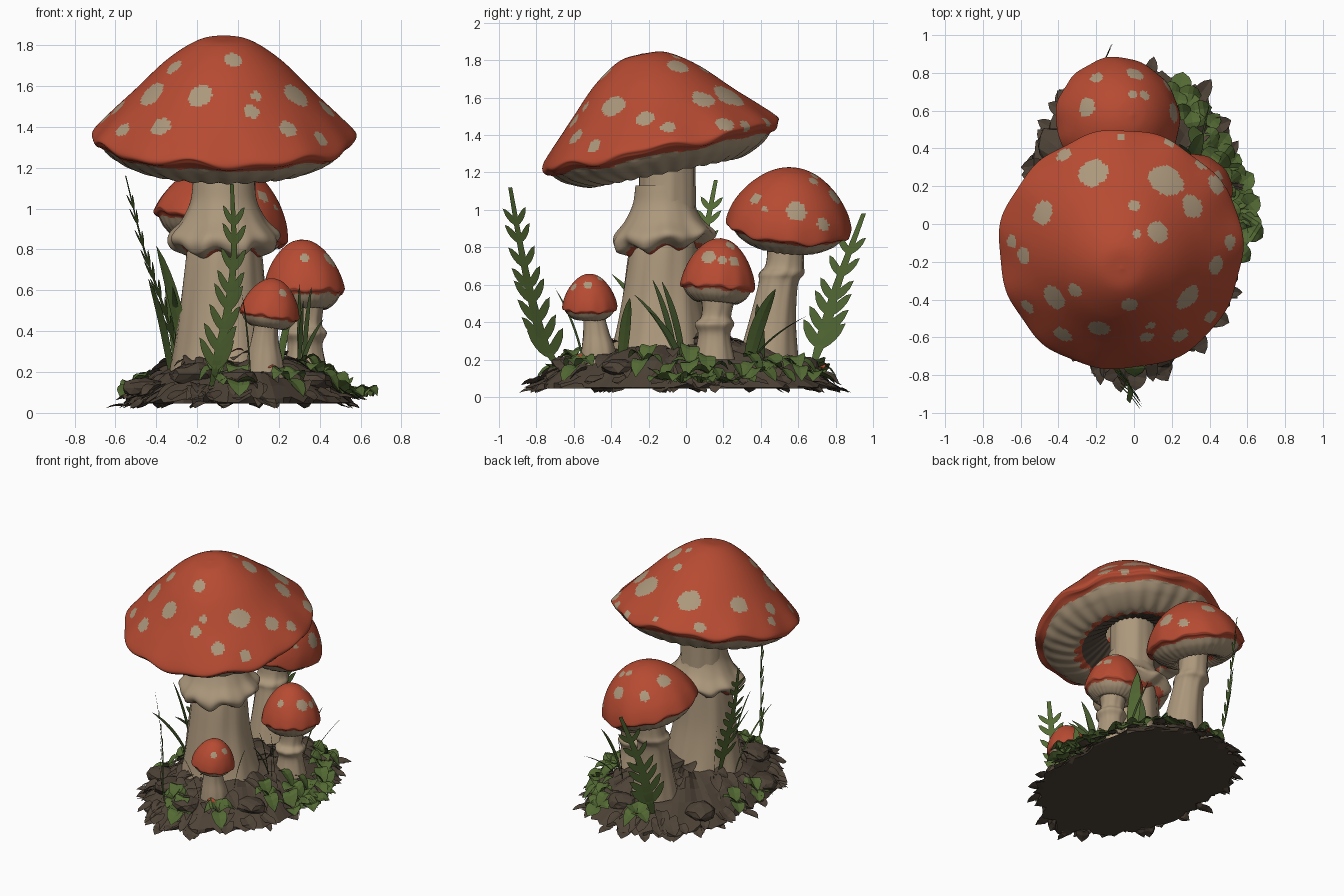
import bpy, bmesh, math, random
from mathutils import Vector, noise

random.seed(4)
if "Cube" in bpy.data.objects:
    bpy.data.objects.remove(bpy.data.objects["Cube"])


def material(name, colour):
    mat = bpy.data.materials.new(name)
    mat.use_nodes = True
    mat.diffuse_color = (*colour, 1)
    mat.node_tree.nodes["Principled BSDF"].inputs["Base Color"].default_value = (*colour, 1)
    return mat


RED, CREAM, BROWN, GREEN, DARK = range(5)
MATERIALS = [material("cap red", (.47, .07, .032)), material("stem cream", (.41, .31, .2)),
             material("soil brown", (.075, .055, .038)), material("leaf green", (.085, .14, .033)),
             material("grass dark green", (.055, .09, .025))]


def finish(name, bm, smooth=None):
    """Turn a bmesh into an object, keeping only the materials it uses."""
    bmesh.ops.remove_doubles(bm, verts=bm.verts, dist=.0002)
    used = sorted({f.material_index for f in bm.faces})
    for f in bm.faces:
        f.material_index = used.index(f.material_index)
    mesh = bpy.data.meshes.new(name)
    bm.to_mesh(mesh)
    bm.free()
    for i in used:
        mesh.materials.append(MATERIALS[i])
    if smooth:
        mesh.shade_smooth()
        mesh.set_sharp_from_angle(angle=math.radians(smooth))
    obj = bpy.data.objects.new(name, mesh)
    bpy.context.scene.collection.objects.link(obj)


def spline(points, n):
    """Sample a smooth curve through points; returns (control index, sample) pairs."""
    pts = [Vector(p) for p in points]
    pts = [2 * pts[0] - pts[1]] + pts + [2 * pts[-1] - pts[-2]]
    out = []
    for k in range(n):
        t = k / (n - 1) * (len(points) - 1)
        i = min(int(t), len(points) - 2)
        u = t - i
        a, b, c, d = pts[i:i + 4]
        out.append((t, .5 * (2 * b + (c - a) * u + (2 * a - 5 * b + 4 * c - d) * u ** 2
                             + (3 * b - a - 3 * c + d) * u ** 3)))
    return out


def lathe(name, rings, segs, place, rule, smooth=40):
    """Sweep rings round; place(t, sample, angle) gives a point, rule(t, angle, centre) a colour."""
    bm = bmesh.new()
    angles = [math.tau * j / segs for j in range(segs)]
    grid = [[bm.verts.new(place(t, s, a)) for a in angles] for t, s in rings]
    for i in range(len(rings) - 1):
        for j in range(segs):
            k = (j + 1) % segs
            f = bm.faces.new((grid[i][j], grid[i + 1][j], grid[i + 1][k], grid[i][k]))
            f.material_index = rule(rings[i][0], angles[j], f.calc_center_median())
    finish(name, bm, smooth)


# Caps: red dome, rolled rim, pleated gills
BROAD = [(0, 1), (.2, .965), (.44, .76), (.68, .45), (.88, .19), (1, .01), (.99, -.06),
         (.94, -.1), (.83, -.22), (.62, -.32), (.46, -.24), (.25, -.08)]
ROUND = [(0, 1), (.25, .95), (.5, .8), (.75, .53), (.92, .22), (1, -.06), (.98, -.14),
         (.91, -.18), (.78, -.34), (.56, -.47), (.4, -.42), (.25, -.3)]


def cap(name, profile, centre, axis, radius, height, segs, gill_end, spots):
    turn = Vector((0, 0, 1)).rotation_difference(Vector(axis))
    rings = spline(profile, int(segs * .7))

    def place(t, s, a):
        rim = max(0, 1 - abs(t - 5.7) / 2.5)
        r = radius * max(s.x, 0) * (1 + rim * (.01 * math.sin(5 * a) + .01 * math.sin(11 * a + 1)))
        z = height * (s.y + rim * (.03 * math.sin(7 * a + 2) + .02 * math.sin(13 * a)))
        if t > 7.2:
            z += height * .009 * math.sin(30 * a)
        return Vector(centre) + turn @ Vector((r * math.cos(a), r * math.sin(a), z))

    tops = [place(t, s, math.tau * j / 60) for t, s in rings if t < 5 for j in range(60)]
    marks = []
    for x, y, size in spots:
        marks.append((min(tops, key=lambda p: (p.x - x) ** 2 + (p.y - y) ** 2), size))

    def rule(t, a, c):
        if t > 7.1 + .1 * math.sin(9 * a):
            teeth = .4 * abs(math.sin(12 * a)) + .15 * math.sin(5 * a)
            return CREAM if t < gill_end - teeth else RED if t < gill_end + .15 else BROWN
        wobble = 1 + .15 * noise.noise(c * 14)
        return CREAM if any((c - p).length < size * wobble for p, size in marks) else RED

    lathe(name, rings, segs, place, rule, 50)


cap("large_cap", BROAD, (-.07, -.14, 1.355), (.01, -.2, 1), .64, .49, 220, 9.4, [
    (-.23, .27, .08), (.17, .23, .095), (-.47, .07, .065), (.33, .08, .065), (0, .1, .032),
    (.02, -.05, .022), (.14, -.05, .06), (.44, .2, .05), (.5, -.07, .04), (-.58, -.17, .045),
    (-.64, -.08, .035), (.43, -.2, .05), (-.42, -.4, .07), (-.32, -.34, .04), (-.02, -.43, .045),
    (.08, -.54, .025), (.28, -.4, .07), (-.57, -.42, .04), (-.38, -.58, .05), (-.2, -.55, .062),
    (.06, -.6, .04), (.25, -.58, .045), (.4, -.5, .04), (.2, .45, .03), (.35, .35, .035),
    (-.08, .46, .02), (-.35, .38, .04)])
cap("back_cap", ROUND, (-.08, .55, .94), (.25, .1, 1), .335, .29, 130, 10.6, [
    (0, .8, .045), (-.01, .69, .025), (.06, .68, .03), (.21, .58, .055), (.13, .38, .035),
    (.18, .42, .02), (-.25, .62, .05), (-.2, .78, .035), (.17, .74, .04)])
cap("side_cap", ROUND, (.32, .17, .615), (-.05, .08, 1), .2, .235, 100, 10.6, [
    (.45, .12, .04), (.45, .26, .03), (.47, .2, .022), (.38, .24, .028), (.33, .04, .025),
    (.24, .26, .035)])
cap("front_cap", ROUND, (.155, -.515, .495), (.15, 0, 1), .147, .165, 90, 10.6, [
    (.26, -.52, .025), (.22, -.6, .022), (.2, -.46, .018), (.08, -.44, .022)])


# Stems: rings given as x, y, z, radius
def stem(name, points):
    def place(t, s, a):
        r = s[3] * (1 + .02 * math.sin(7 * a + t) + .012 * math.sin(13 * a))
        return s[0] + r * math.cos(a), s[1] + r * math.sin(a), s[2]
    lathe(name, spline(points, 28), 48, place, lambda t, a, c: CREAM)


stem("large_stem", [(-.07, -.1, 1.36, .15), (-.07, -.1, 1, .155), (-.07, -.12, .78, .185),
                    (-.07, -.13, .55, .21), (-.06, -.13, .35, .245), (-.05, -.13, .2, .28)])
stem("back_stem", [(-.08, .54, .92, .1), (-.08, .53, .72, .1), (-.08, .51, .66, .12),
                   (-.07, .49, .6, .105), (-.06, .46, .4, .125), (-.05, .44, .2, .16)])
stem("side_stem", [(.33, .17, .6, .1), (.33, .17, .5, .085), (.33, .16, .43, .08),
                   (.33, .15, .39, .105), (.33, .15, .33, .085), (.33, .15, .2, .11)])
stem("front_stem", [(.14, -.5, .49, .07), (.135, -.49, .42, .06), (.13, -.48, .34, .07),
                    (.13, -.47, .25, .09), (.13, -.47, .14, .1)])


# Skirt round the large stem
def skirt_point(t, s, a):
    flare = min(t / 4, 1) ** 2
    r = s.x * (1 + flare * (.035 * math.sin(9 * a) + .02 * math.sin(16 * a + 1)))
    x, y = r * math.cos(a), r * math.sin(a)
    return x - .07, y - .12, s.y + flare * (.12 * y + .02 * math.sin(7 * a + 1))


lathe("stem_skirt", spline([(.15, 1.13), (.165, 1.03), (.21, .94), (.27, .87), (.258, .825),
                            (.205, .8), (.18, .79)], 34), 96, skirt_point,
      lambda t, a, c: RED if t > 4.9 + .4 * math.sin(8 * a) else CREAM)


# Soil mound with a ragged edge and a flat underside, squarer at the back
def outline(a):
    c, s = math.cos(a), math.sin(a)
    k = (abs(c) ** 2.4 + abs(s) ** 2.4) ** (-1 / 2.4) if s > 0 else 1
    return Vector((.55 * k * c, .81 * k * s))


def ground(x, y):
    edge = outline(math.atan2(y / .81, x / .55)).length
    f = min(math.hypot(x, y) / edge, 1)
    return .05 + .24 * (1 - f ** 2.6)


def mound_point(t, s, a):
    n = noise.noise(Vector((4 * math.cos(a), 4 * math.sin(a), 3 * s.x)))
    r = s.x * (1 + .08 * n * s.x + (random.uniform(-.05, .05) if t > 5.9 else 0))
    x, y = outline(a) * r
    return x, y, (ground(x, y) + .05 * n * (s.x < 1)) if s.y else .045


mound = [(i, Vector((i / 7, 1))) for i in range(8)] + [(8, Vector((.97, 0))), (9, Vector((0, 0)))]
lathe("soil_mound", mound, 72, mound_point, lambda t, a, c: BROWN, None)

bm = bmesh.new()
for x, y, size in [(-.45, -.25, .11), (-.4, .4, .11), (.36, -.36, .1), (0, -.62, .1),
                   (-.22, -.48, .12), (.1, .62, .1), (.05, .12, .13)]:
    for v in bmesh.ops.create_icosphere(bm, subdivisions=2, radius=size)["verts"]:
        v.co *= 1 + .3 * noise.noise(v.co * 12 + Vector((x, y, 0)) * 9)
        v.co = Vector((x, y, ground(x, y))) + v.co * Vector((1, 1, .5))
        v.co.z = max(v.co.z, .05)
for f in bm.faces:
    f.material_index = BROWN
finish("soil_lumps", bm)


# Leaves: a folded ribbon along a path
def ribbon(bm, path, side, width, shape, colour, fold=.25):
    rows, n = [], len(path) - 1
    for i, p in enumerate(path):
        w = Vector(side).normalized() * width * shape(i / n)
        drop = Vector((0, 0, -fold * w.length))
        rows.append([bm.verts.new(q) for q in (p - w - drop, p, p + w - drop)])
    for a, b in zip(rows, rows[1:]):
        for j in (0, 1):
            bm.faces.new((a[j], a[j + 1], b[j + 1], b[j])).material_index = colour


def blade_shape(t):
    return (.45 + 1.1 * t) * (1 - t) ** .8 * 1.3


def oval(t):
    return math.sin(math.pi * min(.08 + t * .92, 1)) ** .6


def ground_leaf(bm, x, y, yaw, length, width, shape, colour, lift, rise):
    d = Vector((math.cos(yaw), math.sin(yaw), 0))
    path = []
    for i in range(6):
        p = Vector((x, y, 0)) + d * length * i / 5
        p.z = max(ground(p.x, p.y) + lift + rise * math.sin(i * .6), .004)
        path.append(p)
    ribbon(bm, path, (-d.y, d.x, random.uniform(-.3, .3)), width, shape, colour)


# Dead leaves scattered over the soil and hanging over its edge, with a few red scraps
bm = bmesh.new()
for i in range(150):
    a = random.uniform(0, math.tau)
    x, y = outline(a) * (random.uniform(.84, .95) if i % 2 else random.uniform(.2, .86))
    ground_leaf(bm, x, y, a + random.uniform(-.6, .6), random.uniform(.08, .15),
                random.uniform(.04, .07), blade_shape, BROWN, random.choice((-.03, .01, .015)), .015)
for x, y in [(-.08, .72), (-.03, -.41), (.15, -.58)]:
    ground_leaf(bm, x, y, .3, .06, .02, oval, RED, .05, .01)
finish("dead_leaves", bm)

# Round low leaves, densest along the left side
bm = bmesh.new()
patches = [(.24, .7), (.3, .6), (.37, .5), (.44, .4), (.5, .3), (.55, .2), (.58, .08),
           (.6, -.02), (.5, .12), (.53, -.12), (.4, -.22), (.44, .02), (0, -.7), (-.1, -.62),
           (-.5, -.12), (-.5, .12), (-.08, .7), (.24, -.58)]
for x, y in patches:
    start = random.uniform(0, math.tau)
    for k in range(4):
        ground_leaf(bm, x, y, start + k * math.tau / 4, random.uniform(.09, .12),
                    random.uniform(.045, .06), oval, GREEN, .025, random.uniform(.01, .05))
finish("clover_leaves", bm)

# Grass blades: base, tip, half width, colour
bm = bmesh.new()
for base, tip, width, colour in [
        ((-.25, -.15, .2), (-.4, -.2, .82), .075, GREEN), ((-.28, .05, .22), (-.32, -.3, .62), .045, DARK),
        ((-.3, .1, .2), (-.36, .14, .68), .05, GREEN), ((-.33, -.1, .2), (-.44, -.4, .66), .045, GREEN),
        ((.3, -.05, .22), (.32, -.28, .55), .025, DARK), ((.3, -.06, .22), (.3, -.18, .63), .025, DARK),
        ((.32, -.02, .22), (.36, -.13, .62), .028, DARK), ((.31, -.04, .22), (.42, -.2, .46), .028, DARK),
        ((.2, -.34, .2), (.27, -.3, .53), .045, GREEN), ((.3, .34, .2), (.37, .48, .58), .06, GREEN),
        ((.34, .36, .2), (.4, .64, .43), .012, DARK), ((.25, .4, .2), (.3, .38, .5), .04, DARK),
        ((.06, -.55, .2), (.02, -.7, .58), .01, DARK)]:
    base, tip = Vector(base), Vector(tip)
    knee = base.lerp(tip, .3) + Vector((0, 0, .25 * (tip.z - base.z)))
    path = [base.lerp(knee, t).lerp(knee.lerp(tip, t), t) for t in (i / 8 for i in range(9))]
    ribbon(bm, path, (.5, -.8, 0), width, blade_shape, colour)
finish("grass_blades", bm)


# Ferns: broad midrib with paired lobes along it
def lobe_shape(t):
    return (.55 + 1.2 * t) * (1 - t) ** .6 * 1.2


def fern(name, points, side, reach, pairs):
    bm = bmesh.new()
    path = [s for t, s in spline(points, 30)]
    side = Vector(side).normalized()
    ribbon(bm, path, side, reach * .2, lambda t: (.5 + 2 * t if t < .3 else 1.4 - t), GREEN, .1)
    for k in range(pairs):
        t = .24 + .74 * k / pairs
        p = path[int(t * 29)]
        up = (path[-1] - path[8]).normalized()
        size = reach * (1 - .5 * t)
        for s in (-1, 1):
            d = (side * s + up * .6).normalized()
            lobe = [p + d * size * i / 5 + up * size * .015 * i * i for i in range(6)]
            ribbon(bm, lobe, up - .5 * side * s, size * .23, lobe_shape, GREEN, .05)
    finish(name, bm)


fern("front_fern", [(-.13, -.65, .13), (-.1, -.75, .26), (-.05, -.82, .5), (-.02, -.88, .78),
                    (-.03, -.94, 1.12)], (.65, -.75, 0), .17, 8)
fern("back_fern", [(-.2, .68, .17), (-.2, .74, .35), (-.18, .81, .6), (-.12, .95, .98)],
     (.45, .85, 0), .17, 6)
fern("right_fern", [(-.27, 0, .2), (-.36, .04, .5), (-.46, .09, .8), (-.55, .16, 1.16)],
     (.25, .95, 0), .13, 8)
